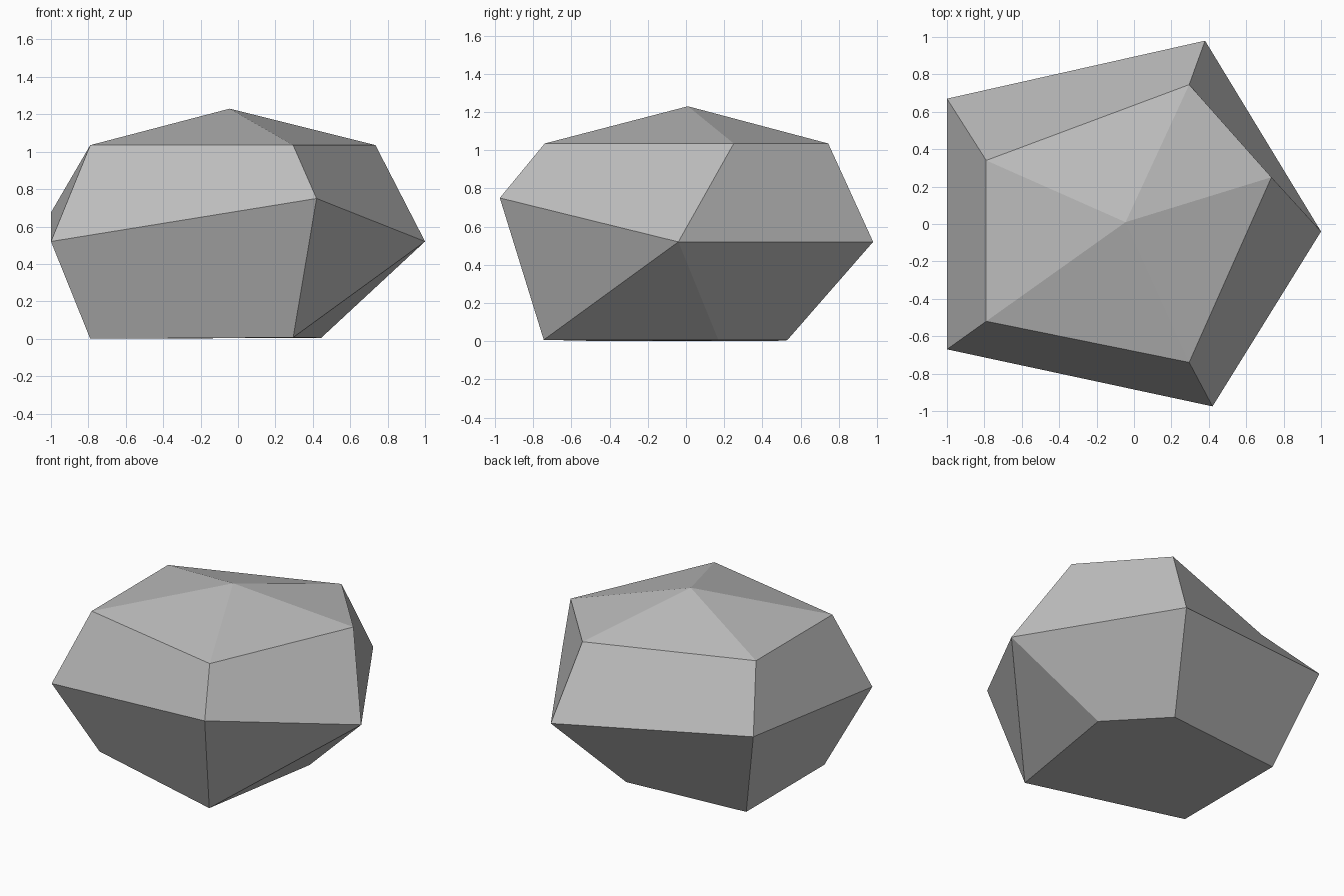
import bpy
import bmesh

cube = bpy.data.objects.get("Cube")
if cube:
    bpy.data.objects.remove(cube, do_unlink=True)

# Stone colour
stone = bpy.data.materials.new("stone grey")
stone.use_nodes = True
grey = (0.5, 0.5, 0.5, 1)
stone.diffuse_color = grey
stone.node_tree.nodes["Principled BSDF"].inputs["Base Color"].default_value = grey

# Five-sided rings of the rock, counter-clockwise from the +x corner
base = [(0.445, 0.17, 0.005), (0.10, 0.53, 0.005), (-0.79, 0.45, 0),
        (-0.79, -0.43, 0), (0.295, -0.745, 0.007)]
waist = [(1, -0.04, 0.52), (0.38, 0.98, 0.52), (-1, 0.67, 0.675),
         (-1, -0.67, 0.52), (0.42, -0.975, 0.75)]
shoulder = [(0.735, 0.25, 1.035), (0.295, 0.745, 1.035), (-0.79, 0.34, 1.035),
            (-0.79, -0.52, 1.035), (0.295, -0.74, 1.035)]
peak = (-0.045, 0.01, 1.23)

bm = bmesh.new()
rings = [[bm.verts.new(p) for p in ring] for ring in (base, waist, shoulder)]
top = bm.verts.new(peak)
sides = len(base)


def bridge(low, high, split=None):
    """Join two rings with quads; the side numbered split becomes two triangles."""
    for i in range(sides):
        j = (i + 1) % sides
        if i == split:
            bm.faces.new((low[i], low[j], high[j]))
            bm.faces.new((low[i], high[j], high[i]))
            continue
        bm.faces.new((low[i], low[j], high[j], high[i]))


# Sloping sides, with the underside corner folded along its diagonal
bm.faces.new(list(reversed(rings[0])))
bridge(rings[1], rings[2])
bridge(rings[0], rings[1])
corner = [f for f in bm.faces if len(f.verts) == 4
          and {rings[0][4], rings[0][0], rings[1][0], rings[1][4]} == set(f.verts)]
bmesh.ops.delete(bm, geom=corner, context="FACES_ONLY")
bm.faces.new((rings[0][4], rings[0][0], rings[1][0]))
bm.faces.new((rings[0][4], rings[1][0], rings[1][4]))

# Shallow pointed cap
for i in range(sides):
    bm.faces.new((rings[2][i], rings[2][(i + 1) % sides], top))
bmesh.ops.recalc_face_normals(bm, faces=bm.faces[:])

mesh = bpy.data.meshes.new("rock")
bm.to_mesh(mesh)
bm.free()
mesh.materials.append(stone)
rock = bpy.data.objects.new("rock", mesh)
bpy.context.collection.objects.link(rock)
